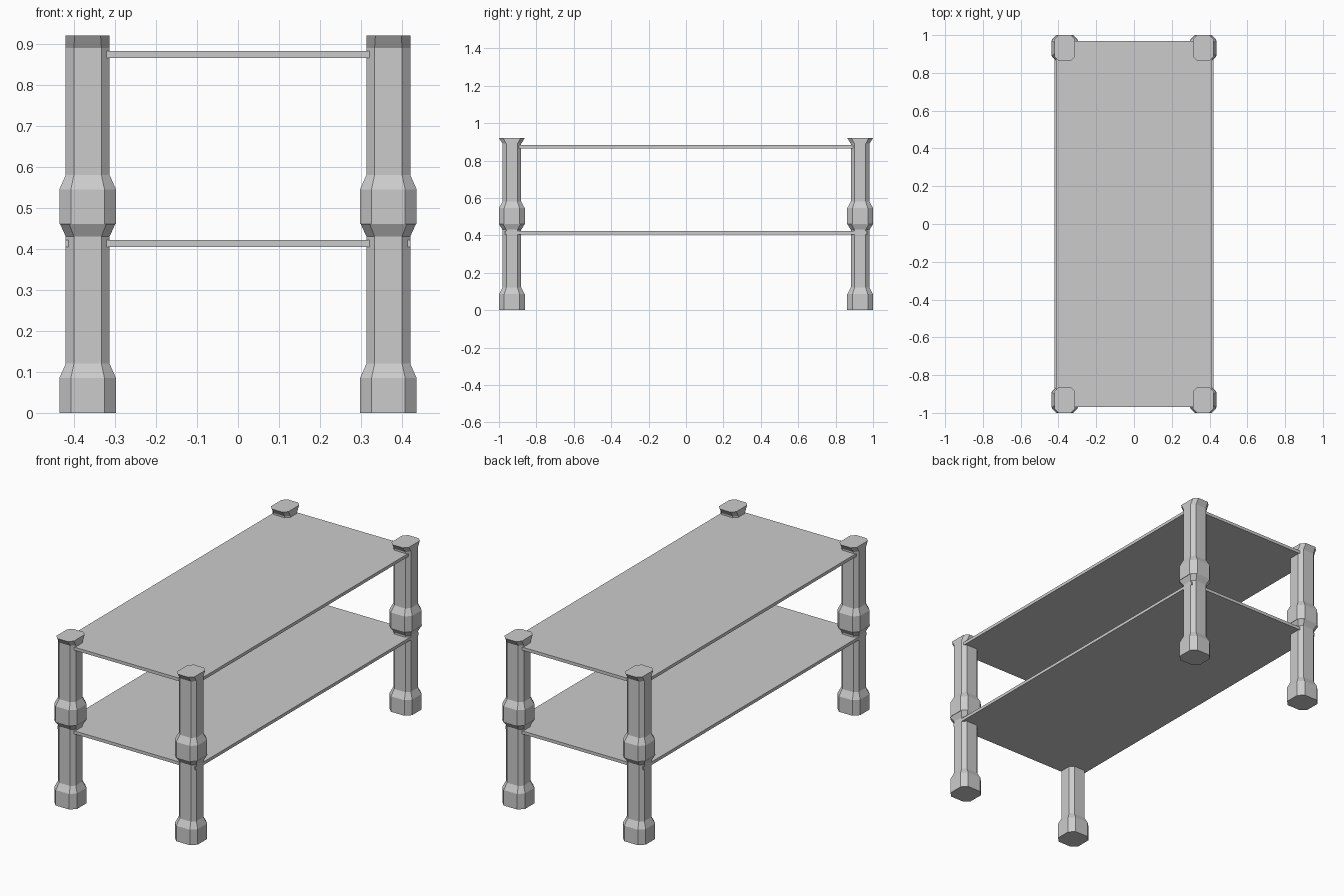
import bpy, bmesh

if "Cube" in bpy.data.objects:
    bpy.data.objects.remove(bpy.data.objects["Cube"])

LEG_X, LEG_Y = 0.3665, 0.931


def ring(bm, cx, cy, z, hx, hy, c):
    """Octagonal section: a rectangle with cut corners."""
    pts = [(hx, hy - c), (hx - c, hy), (c - hx, hy), (-hx, hy - c),
           (-hx, c - hy), (c - hx, -hy), (hx - c, -hy), (hx, c - hy)]
    return [bm.verts.new((cx + x, cy + y, z)) for x, y in pts]


def finish(bm, name):
    bmesh.ops.recalc_face_normals(bm, faces=bm.faces)
    me = bpy.data.meshes.new(name)
    bm.to_mesh(me)
    bm.free()
    ob = bpy.data.objects.new(name, me)
    bpy.context.collection.objects.link(ob)


def post(name, cx, cy, z0, top_hx):
    """Post segment: wide foot, narrow shaft, flared top."""
    sections = [(0, 0.069, 0.069, 0.028), (0.085, 0.069, 0.069, 0.028),
                (0.12, 0.0535, 0.05, 0.02), (0.43, 0.0535, 0.05, 0.02),
                (0.46, top_hx, 0.069, 0.022)]
    bm = bmesh.new()
    rings = [ring(bm, cx, cy, z0 + z, hx, hy, c) for z, hx, hy, c in sections]
    for a, b in zip(rings, rings[1:]):
        for i in range(8):
            j = (i + 1) % 8
            bm.faces.new((a[i], a[j], b[j], b[i]))
    bm.faces.new(rings[0])
    bm.faces.new(rings[-1])
    finish(bm, name)


def shelf(name, hx, hy, z0, z1):
    bm = bmesh.new()
    bmesh.ops.create_cube(bm, size=1)
    for v in bm.verts:
        v.co = (v.co.x * 2 * hx, v.co.y * 2 * hy, z1 if v.co.z > 0 else z0)
    finish(bm, name)


# Four legs, each made of two stacked posts
for sx, side in ((-1, "left"), (1, "right")):
    for sy, end in ((-1, "front"), (1, "back")):
        post(f"lower_leg_{end}_{side}", sx * LEG_X, sy * LEG_Y, 0, 0.067)
        post(f"upper_leg_{end}_{side}", sx * LEG_X, sy * LEG_Y, 0.46, 0.0535)

# Two thin shelves
shelf("lower_shelf", 0.42, 0.968, 0.405, 0.422)
shelf("upper_shelf", 0.412, 0.968, 0.865, 0.882)
